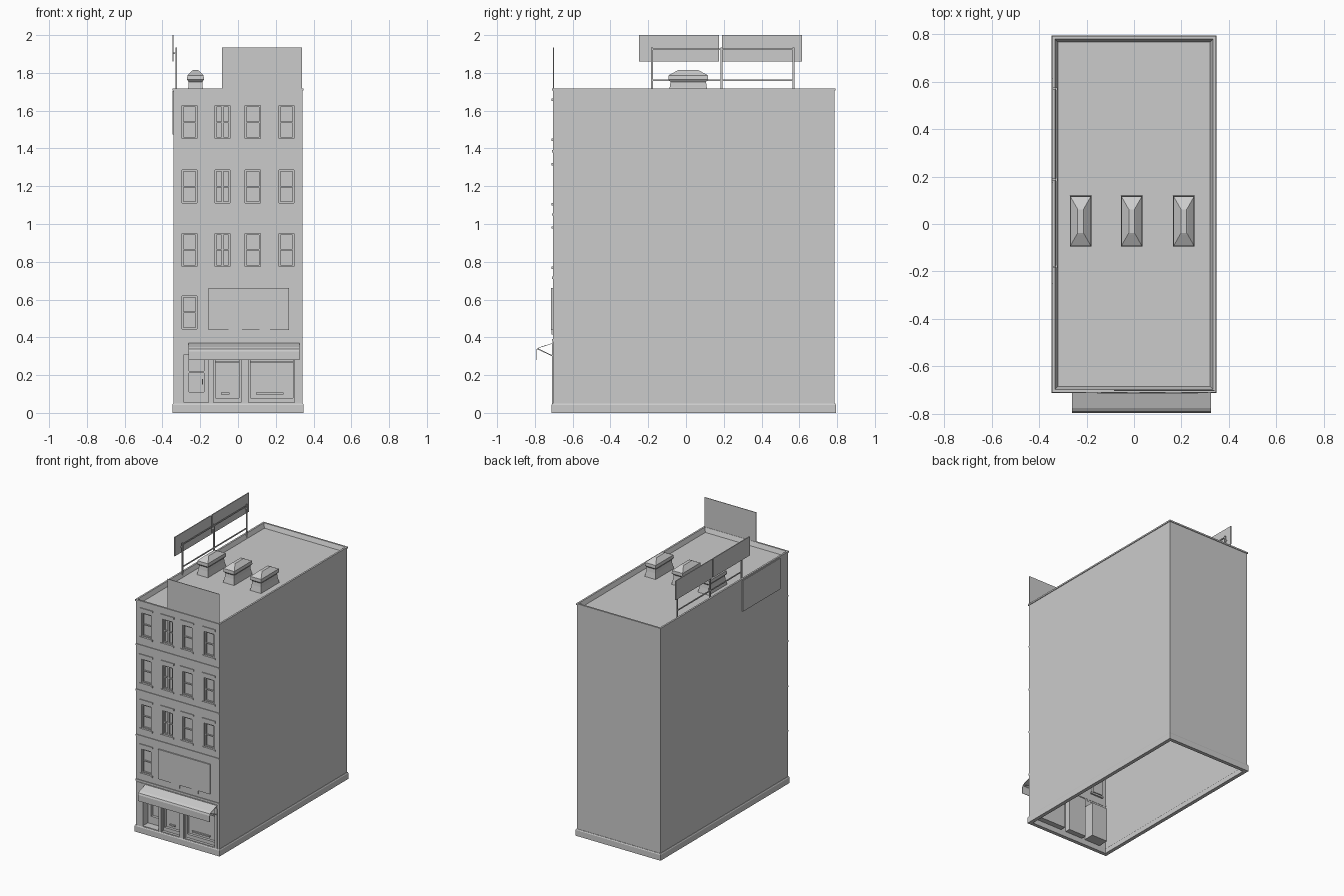
import bpy, bmesh
from mathutils import Vector

if "Cube" in bpy.data.objects:
    bpy.data.objects.remove(bpy.data.objects["Cube"])

X, YF, YB, TOP, ROOF = 0.341, -0.705, 0.787, 1.708, 1.685


def finish(name, bm, recalc=True):
    if recalc:
        bmesh.ops.recalc_face_normals(bm, faces=bm.faces)
    me = bpy.data.meshes.new(name)
    bm.to_mesh(me)
    bm.free()
    ob = bpy.data.objects.new(name, me)
    bpy.context.collection.objects.link(ob)
    return ob


def boxes(name, items):
    """One object made of boxes given as (x0, x1, y0, y1, z0, z1)."""
    bm = bmesh.new()
    for x0, x1, y0, y1, z0, z1 in items:
        vs = bmesh.ops.create_cube(bm, size=1)["verts"]
        for v in vs:
            v.co = Vector((x1 if v.co.x > 0 else x0,
                           y1 if v.co.y > 0 else y0,
                           z1 if v.co.z > 0 else z0))
    return finish(name, bm)


def loft(name, sections, cx, cy, closed=False):
    """Join rectangular sections (z, half_x, half_y); closed makes a ring."""
    bm = bmesh.new()
    loops = [[bm.verts.new((cx + sx * hx, cy + sy * hy, z))
              for sx, sy in ((-1, -1), (1, -1), (1, 1), (-1, 1))]
             for z, hx, hy in sections]
    pairs = list(zip(loops, loops[1:]))
    if closed:
        pairs.append((loops[-1], loops[0]))
    else:
        bm.faces.new(loops[-1])
    for a, b in pairs:
        for i in range(4):
            j = (i + 1) % 4
            bm.faces.new((a[i], a[j], b[j], b[i]))
    return finish(name, bm)


# Openings: (x0, x1, z0, z1, depth)
COLS = (-0.257, -0.083, 0.078, 0.256)
ROWS = (0.445, 0.775, 1.11, 1.452)
windows = [(c - 0.04, c + 0.04, z, z + 0.175, 0.02)
           for r, z in enumerate(ROWS) for c in (COLS if r else COLS[:1])]
door = (-0.285, -0.155, 0.055, 0.31, 0.08)
shops = [(-0.13, 0.015, 0.055, 0.345, 0.04), (0.055, 0.30, 0.055, 0.345, 0.04)]
holes = windows + [door] + shops

# Front wall: grid of quads with recessed openings
bm = bmesh.new()


def quad(*pts):
    bm.faces.new([bm.verts.new(p) for p in pts])


xs = sorted({-X, X} | {round(v, 4) for h in holes for v in h[:2]})
zs = sorted({0.0, TOP} | {round(v, 4) for h in holes for v in h[2:4]})
for x0, x1 in zip(xs, xs[1:]):
    for z0, z1 in zip(zs, zs[1:]):
        mx, mz = (x0 + x1) / 2, (z0 + z1) / 2
        if not any(h[0] < mx < h[1] and h[2] < mz < h[3] for h in holes):
            quad((x0, YF, z0), (x1, YF, z0), (x1, YF, z1), (x0, YF, z1))
for x0, x1, z0, z1, d in holes:
    c = ((x0, z0), (x1, z0), (x1, z1), (x0, z1))
    quad(*[(x, YF + d, z) for x, z in c])
    for (ax, az), (bx, bz) in zip(c, c[1:] + c[:1]):
        quad((ax, YF, az), (bx, YF, bz), (bx, YF + d, bz), (ax, YF + d, az))
bmesh.ops.remove_doubles(bm, verts=bm.verts, dist=1e-4)
finish("front_wall", bm, False)

# Side and back walls, open underneath
bm = bmesh.new()
quad((X, YF, 0), (X, YB, 0), (X, YB, TOP), (X, YF, TOP))
quad((X, YB, 0), (-X, YB, 0), (-X, YB, TOP), (X, YB, TOP))
quad((-X, YB, 0), (-X, YF, 0), (-X, YF, TOP), (-X, YB, TOP))
bmesh.ops.remove_doubles(bm, verts=bm.verts, dist=1e-4)
finish("side_and_back_walls", bm, False)

# Roof deck, parapet coping and base plinth
cy, hy = (YF + YB) / 2, (YB - YF) / 2
bm = bmesh.new()
quad((-X, YF, ROOF), (X, YF, ROOF), (X, YB, ROOF), (-X, YB, ROOF))
finish("roof_deck", bm, False)
loft("parapet_coping", [(1.706, X + .005, hy + .005), (1.717, X + .005, hy + .005),
                        (1.717, X - .008, hy - .008), (ROOF, X - .02, hy - .02),
                        (ROOF, X, hy), (1.706, X, hy)], 0, cy, True)
loft("base_plinth", [(0, X + .007, hy + .007), (.042, X + .007, hy + .007),
                     (.05, X + .003, hy + .003), (.05, X - .006, hy - .006),
                     (0, X - .02, hy - .02)], 0, cy, True)

# Sash frames: border plus a meeting rail, or a mullion in the second column
frames = []
for x0, x1, z0, z1, d in windows:
    a, b, f = YF + 0.009, YF + d, 0.008
    frames += [(x0, x0 + f, a, b, z0, z1), (x1 - f, x1, a, b, z0, z1),
               (x0, x1, a, b, z0, z0 + f), (x0, x1, a, b, z1 - f, z1)]
    m, zm = (x0 + x1) / 2, (z0 + z1) / 2
    frames.append((x0, x1, a + .003, b, zm - .004, zm + .004))
    if abs(m - COLS[1]) < .01:
        frames.append((m - .005, m + .005, a, b, z0, z1))
boxes("window_frames", frames)

# Lintels, sills and floor bands
boxes("window_lintels", [(h[0] - .015, h[1] + .015, YF - .006, YF + .004, h[3] + .025, h[3] + .038)
                         for h in windows])
boxes("window_sills", [(h[0] - .013, h[1] + .013, YF - .006, YF + .012, h[2] - .012, h[2])
                       for h in windows])
boxes("floor_bands", [(-X, X, YF - .005, YF + .002, z - .006, z + .006)
                      for z in (.385, .715, 1.05, 1.385)])

# Second-floor sign board with supports
boxes("facade_sign_board", [(-.155, .27, YF - .009, YF, .44, .66)])
boxes("sign_supports", [(-.05, .02, YF - .007, YF, .415, .45),
                        (.115, .17, YF - .007, YF, .415, .45)])

# Shop front: pilasters, window frames, low display rails
items = [(-.332, -.291, YF - .004, YF, .05, .35), (-.152, -.133, YF - .004, YF, .05, .345),
         (.018, .052, YF - .004, YF, .05, .345), (-.332, .32, YF - .004, YF, .347, .372),
         (.303, .325, YF - .004, YF, .05, .345)]
boxes("shop_pilasters", items)
items = []
for x0, x1, z0, z1, d in shops:
    a, b = YF + .02, YF + d
    items += [(x0, x0 + .01, a, b, z0, z1), (x1 - .01, x1, a, b, z0, z1),
              (x0, x1, a, b, z0, z0 + .025), (x0, x1, a, b, z1 - .012, z1),
              (x0, x1, a + .008, b, .265, .273),
              (x0 + .04, x1 - .06, a + .01, b, .098, .108)]
boxes("shop_window_frames", items)

# Recessed door with glazed opening
x0, x1, z0, z1, d = door
a, b = YF + d - .02, YF + d
boxes("shop_door", [(x0, -.26, a, b, z0, z1), (-.18, x1, a, b, z0, z1),
                    (-.26, -.18, a, b, z0, .11), (-.26, -.18, a, b, .21, .222),
                    (-.26, -.18, a, b, .285, z1), (-.19, -.184, a - .01, a, .15, .18)])

# Awning sheet and its side struts
bm = bmesh.new()
prof = [(YF, .37), (-.775, .348), (-.79, .338), (-.795, .325), (-.795, .28)]
for (y0, z0), (y1, z1) in zip(prof, prof[1:]):
    quad((-.262, y1, z1), (.325, y1, z1), (.325, y0, z0), (-.262, y0, z0))
bmesh.ops.remove_doubles(bm, verts=bm.verts, dist=1e-4)
awn = finish("awning", bm, False)
awn.modifiers.new("thickness", "SOLIDIFY").thickness = 0.003
bm = bmesh.new()
for x in (-.258, .317):
    lo = [bm.verts.new((x + dx, y, z)) for dx in (0, .004)
          for y, z in ((YF, .298), (YF, .304), (-.785, .342), (-.785, .336))]
    bmesh.ops.convex_hull(bm, input=lo)
finish("awning_struts", bm)

# Rooftop skylights
for i, x in enumerate((-.225, -.01, .21)):
    loft(f"skylight_{i + 1}", [(ROOF, .045, .107), (1.725, .038, .098), (1.752, .036, .094),
                               (1.764, .045, .106), (1.787, .043, .104), (1.812, .017, .058),
                               (1.816, .012, .05)], x, .012)

# Rooftop sign boards and the left wall sign
boxes("front_roof_sign", [(-.085, .34, -.704, -.699, 1.70, 1.935)])
boxes("side_roof_sign", [(-.348, -.341, y, y + .425, 1.86, 2.0) for y in (-.25, .19)])
boxes("left_wall_sign", [(-.348, -.34, -.61, -.17, 1.475, 1.704)])

# Steel frame behind the side roof sign
posts = [(-.331, -.323, y - .005, y + .005, ROOF, 1.935) for y in (-.18, .187, .57)]
rails = [(-.33, -.324, -.18, .57, z - .004, z + .004) for z in (1.76, 1.925)]
ties = [(-.345, -.328, y - .004, y + .004, 1.9, 1.908) for y in (-.18, .187, .57)]
boxes("side_sign_frame", posts + rails + ties)
